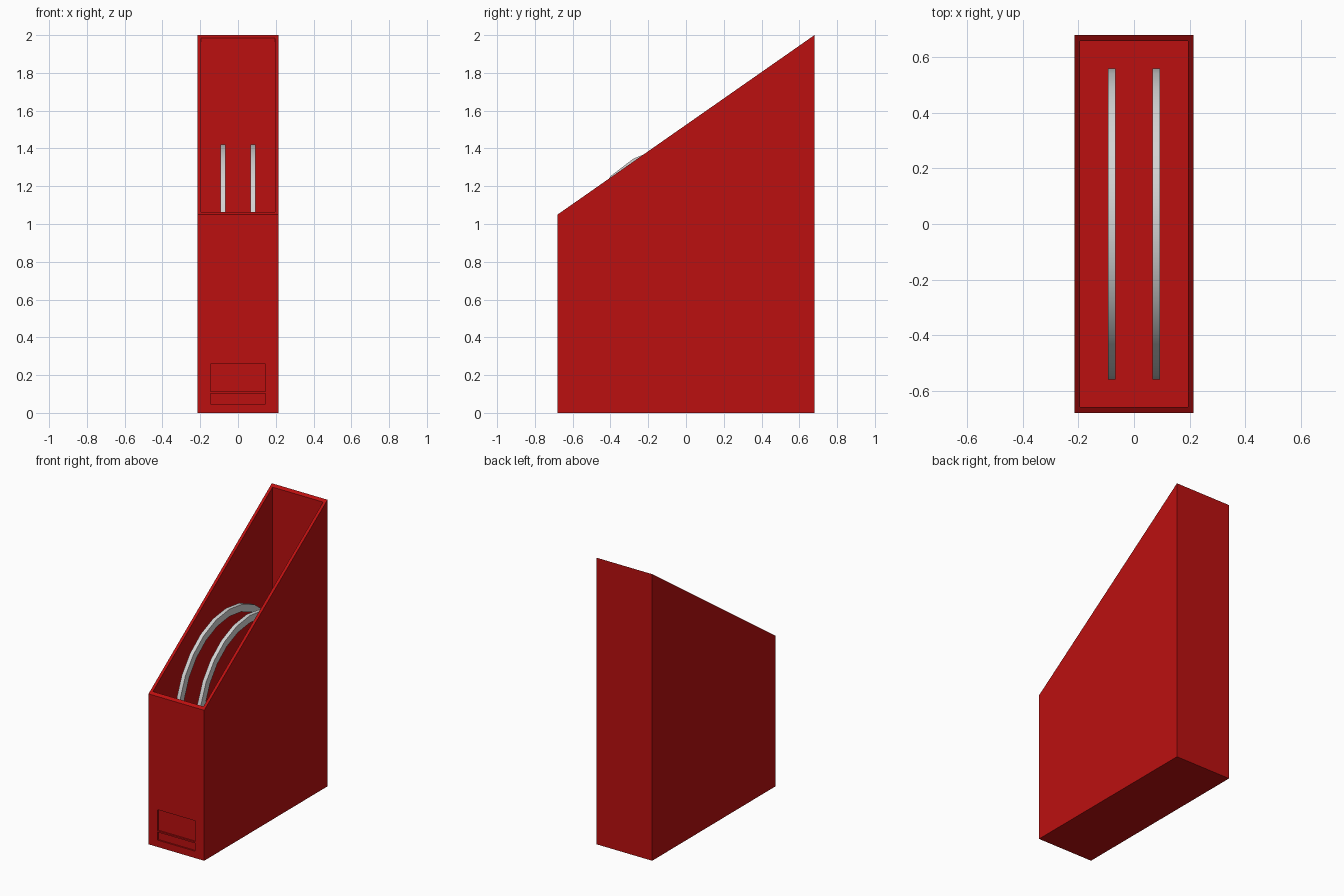
import bpy, bmesh, math

if "Cube" in bpy.data.objects:
    bpy.data.objects.remove(bpy.data.objects["Cube"])

def material(name, rgb):
    m = bpy.data.materials.new(name)
    m.diffuse_color = (*rgb, 1)
    m.use_nodes = True
    m.node_tree.nodes["Principled BSDF"].inputs["Base Color"].default_value = m.diffuse_color
    return m

RED = material("red", (0.5, 0.005, 0.005))
SILVER = material("silver", (0.65, 0.65, 0.65))

def finish(bm, name, mat):
    bmesh.ops.recalc_face_normals(bm, faces=bm.faces)
    me = bpy.data.meshes.new(name)
    bm.to_mesh(me)
    bm.free()
    me.materials.append(mat)
    ob = bpy.data.objects.new(name, me)
    bpy.context.collection.objects.link(ob)
    return ob

W, D, T = 0.215, 0.68, 0.02

def rim_z(y):
    return 1.05 + (y + D) * 0.95 / (2 * D)

# Holder: outer and inner walls as vertex loops joined at the sloping rim
bm = bmesh.new()

def loop(w, d, z=None):
    return [bm.verts.new((x, y, rim_z(y) if z is None else z))
            for x, y in ((-w, -d), (w, -d), (w, d), (-w, d))]

loops = [loop(W, D, 0), loop(W, D), loop(W - T, D - T), loop(W - T, D - T, T)]
for a, b in zip(loops, loops[1:]):
    for i in range(4):
        j = (i + 1) % 4
        bm.faces.new((a[i], a[j], b[j], b[i]))
bm.faces.new(loops[0])
bm.faces.new(loops[-1])
holder = finish(bm, "holder_box", RED)

# Shallow label recesses on the front
for i, (z0, z1) in enumerate(((0.048, 0.103), (0.113, 0.26))):
    bm = bmesh.new()
    bmesh.ops.create_cube(bm, size=1)
    for v in bm.verts:
        v.co = (v.co.x * 0.29, -D + v.co.y * 0.02, (z0 + z1) / 2 + v.co.z * (z1 - z0))
    cutter = finish(bm, f"label_cutter_{i + 1}", RED)
    cutter.hide_render = True
    cutter.hide_set(True)
    mod = holder.modifiers.new("label_recess", 'BOOLEAN')
    mod.operation = 'DIFFERENCE'
    mod.solver = 'EXACT'
    mod.object = cutter

# Two upright flat rings inside
R, r, H, N, CZ = 0.56, 0.51, 0.0135, 24, 0.86
for side, x in (("left", -0.08), ("right", 0.08)):
    bm = bmesh.new()
    sections = []
    for k in range(N):
        a = 2 * math.pi * k / N
        sections.append([bm.verts.new((x + dx, q * math.cos(a), CZ + q * math.sin(a)))
                         for dx, q in ((-H, r), (H, r), (H, R), (-H, R))])
    for k in range(N):
        p, q = sections[k], sections[(k + 1) % N]
        for i in range(4):
            j = (i + 1) % 4
            bm.faces.new((p[i], p[j], q[j], q[i]))
    ring = finish(bm, f"{side}_ring", SILVER)
    bpy.ops.object.select_all(action='DESELECT')
    bpy.context.view_layer.objects.active = ring
    ring.select_set(True)
    bpy.ops.object.shade_smooth_by_angle(angle=math.radians(35))
